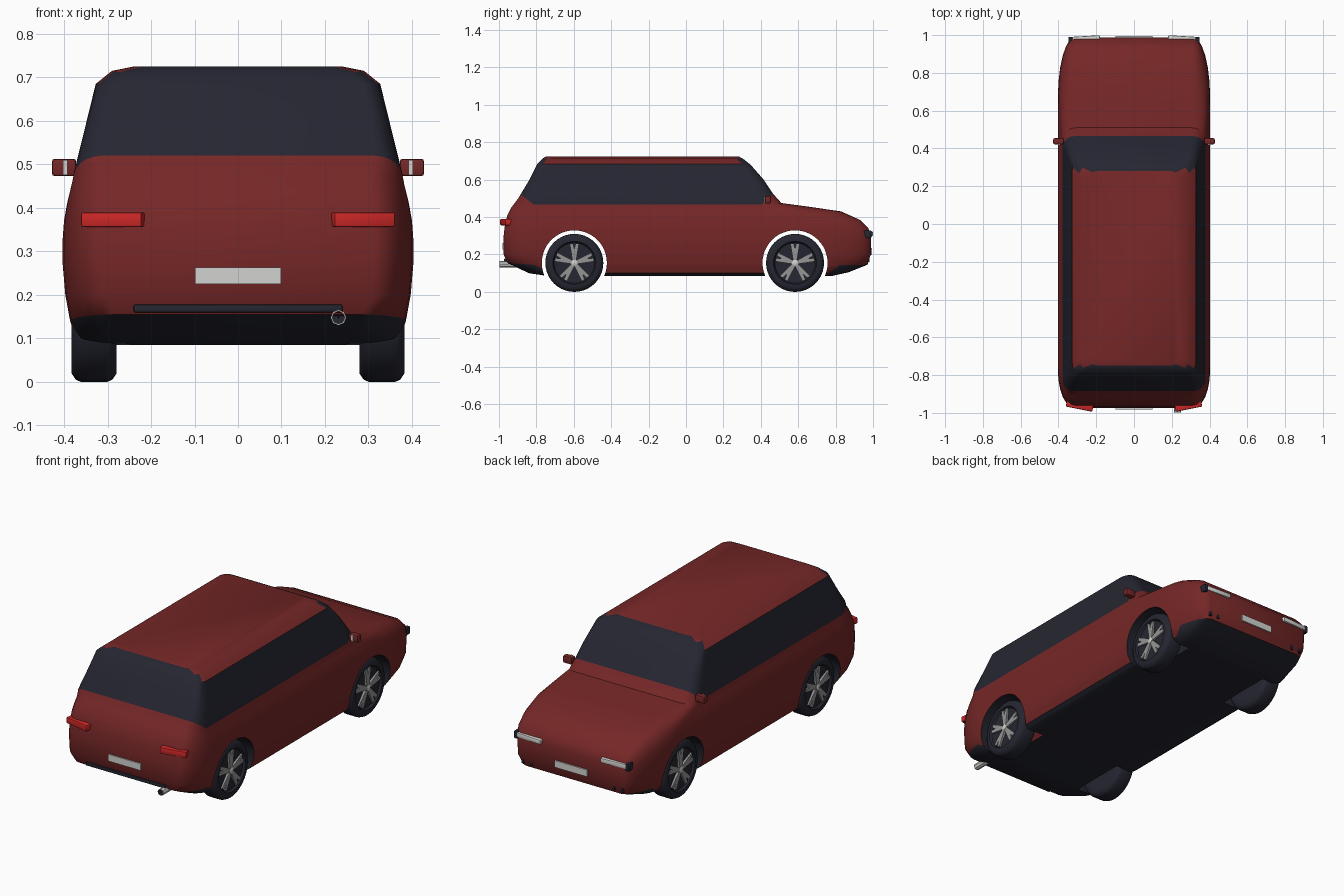
import bpy, bmesh, math
from mathutils import Matrix, Vector

if "Cube" in bpy.data.objects:
    bpy.data.objects.remove(bpy.data.objects["Cube"])


def material(name, rgb):
    m = bpy.data.materials.new(name)
    m.use_nodes = True
    m.diffuse_color = (*rgb, 1)
    m.node_tree.nodes["Principled BSDF"].inputs["Base Color"].default_value = (*rgb, 1)
    return m


RED = material("dark red paint", (0.18, 0.02, 0.02))
DARK = material("dark navy", (0.018, 0.019, 0.03))
LAMP = material("bright red lamp", (0.6, 0.02, 0.02))
SILVER = material("silver", (0.65, 0.65, 0.63))
GREY = material("wheel grey", (0.3, 0.3, 0.3))


def add(name, bm, mats, angle=35):
    bmesh.ops.recalc_face_normals(bm, faces=bm.faces)
    me = bpy.data.meshes.new(name)
    bm.to_mesh(me)
    bm.free()
    for m in mats:
        me.materials.append(m)
    ob = bpy.data.objects.new(name, me)
    bpy.context.collection.objects.link(ob)
    smooth(ob, angle)
    return ob


def smooth(ob, angle):
    bpy.ops.object.select_all(action='DESELECT')
    ob.select_set(True)
    bpy.context.view_layer.objects.active = ob
    bpy.ops.object.shade_smooth_by_angle(angle=math.radians(angle))


def box(name, centre, size, mat, turn=0, bevel=0.0):
    bm = bmesh.new()
    bmesh.ops.create_cube(bm, size=1, matrix=Matrix.Diagonal((*size, 1)))
    if bevel:
        bmesh.ops.bevel(bm, geom=bm.edges[:], offset=bevel, segments=2,
                        affect='EDGES', profile=0.5)
    ob = add(name, bm, [mat])
    ob.location = centre
    ob.rotation_euler.z = turn
    return ob


def lathe(bm, profile, sides, mat_index=0, closed=False):
    """Revolve (x, radius) points about the x axis."""
    rings = []
    for x, r in profile:
        rings.append([bm.verts.new((x, r * math.cos(a), r * math.sin(a)))
                      for a in (2 * math.pi * i / sides for i in range(sides))])
    for a, b in zip(rings, rings[1:]):
        for i in range(sides):
            j = (i + 1) % sides
            bm.faces.new((a[i], a[j], b[j], b[i])).material_index = mat_index
    if closed:
        bm.faces.new(rings[0]).material_index = mat_index
        bm.faces.new(rings[-1]).material_index = mat_index


# Body: stacked rounded rings, each with its own side, nose and tail heights
# side z, nose z, tail z, nose y, tail y, half width, corner x, nose corner y, tail corner y
RINGS = [
    (.085, .085, .085, .78, -.74, .35, .10, .15, .10),
    (.10, .105, .10, .87, -.84, .372, .10, .20, .14),
    (.14, .145, .155, .97, -.955, .386, .10, .30, .20),
    (.20, .20, .20, .988, -.975, .397, .09, .32, .20),
    (.27, .30, .30, .988, -.975, .403, .09, .32, .20),
    (.33, .34, .36, .975, -.968, .403, .09, .32, .20),
    (.37, .385, .41, .93, -.955, .400, .09, .28, .19),
    (.41, .43, .45, .83, -.935, .393, .09, .22, .16),
    (.435, .455, .48, .66, -.912, .387, .09, .14, .12),
    (.45, .475, .50, .51, -.897, .383, .08, .07, .09),
    (.468, .525, .52, .465, -.885, .379, .065, .06, .07),
    (.57, .60, .60, .415, -.837, .355, .05, .06, .07),
    (.685, .68, .685, .345, -.795, .327, .04, .06, .06),
    (.715, .712, .712, .305, -.768, .29, .04, .05, .05),
    (.725, .725, .725, .28, -.748, .24, .04, .05, .05),
]
BELT, ROOF, STEPS = 10, 12, 6


def ring_points(zs, zf, zb, yf, yb, w, rx, ryf, ryb):
    quarter = [math.pi / 2 * i / STEPS for i in range(STEPS + 1)]
    nose = [(w - rx + rx * math.cos(a), yf - ryf + ryf * math.sin(a),
             zs + (zf - zs) * math.sin(a)) for a in quarter]
    tail = [(w - rx + rx * math.cos(a), yb + ryb - ryb * math.sin(a),
             zs + (zb - zs) * math.sin(a)) for a in quarter]
    flip = lambda pts: [(-x, y, z) for x, y, z in pts]
    return nose + flip(nose)[::-1] + flip(tail) + tail[::-1]


bm = bmesh.new()
loops = [[bm.verts.new(p) for p in ring_points(*r)] for r in RINGS]
count = len(loops[0])
for k, (a, b) in enumerate(zip(loops, loops[1:])):
    for i in range(count):
        j = (i + 1) % count
        f = bm.faces.new((a[i], a[j], b[j], b[i]))
        y = f.calc_center_median().y
        glass = BELT <= k < ROOF or (k >= ROOF and not -.75 < y < .285)
        f.material_index = 1 if glass else 0
bm.faces.new(loops[0])
bm.faces.new(loops[-1])
bmesh.ops.recalc_face_normals(bm, faces=bm.faces)
for f in bm.faces:
    if f.normal.z < -0.6:
        f.material_index = 1
body = add("body", bm, [RED, DARK])

# Wheel arches: cut into each side, then opened on the inside
AXLES, AXLE_Z, ARCH, INNER = (-.597, .583), .155, .174, .25
bm = bmesh.new()
for y in AXLES:
    for s in (-1, 1):
        start = len(bm.verts)
        lathe(bm, [(s * INNER, ARCH), (s * .5, ARCH)], 48, 1, True)
        bm.verts.ensure_lookup_table()
        bmesh.ops.translate(bm, verts=bm.verts[start:], vec=(0, y, AXLE_Z))
cutter = add("arch_cutter", bm, [RED, DARK])
cutter.hide_render = True
mod = body.modifiers.new("arches", 'BOOLEAN')
mod.operation, mod.solver, mod.object = 'DIFFERENCE', 'EXACT', cutter
graph = bpy.context.evaluated_depsgraph_get()
body_mesh = bpy.data.meshes.new_from_object(body.evaluated_get(graph))
body.modifiers.clear()
body.data = body_mesh
bpy.data.objects.remove(cutter)

bm = bmesh.new()
bm.from_mesh(body_mesh)
caps = []
for f in bm.faces:
    c = f.calc_center_median()
    if all(abs(abs(v.co.x) - INNER) < 1e-3 for v in f.verts) and abs(f.normal.x) > .9:
        caps.append(f)
    elif abs(f.normal.x) < .05 and any(
            all(abs(math.hypot(v.co.y - y, v.co.z - AXLE_Z) - ARCH) < .003 for v in f.verts)
            for y in AXLES):
        f.material_index = 1
bmesh.ops.delete(bm, geom=caps, context='FACES')
bm.to_mesh(body_mesh)
bm.free()
smooth(body, 35)

# Wheels: tyre with a dished face, five forked spokes and a hub
TYRE = [(-.052, .10), (-.052, .135), (-.042, .15), (-.03, .155), (.03, .155), (.042, .15),
        (.052, .135), (.052, .115), (.04, .108), (.034, .02)]
SPOKE = [(-.010, .012), (.010, .012), (.025, .104), (.007, .104), (0, .075),
         (-.007, .104), (-.025, .104)]
for y, end in zip(AXLES, ("rear", "front")):
    for s, side in ((1, "left"), (-1, "right")):
        bm = bmesh.new()
        lathe(bm, TYRE, 40, 0, True)
        tyre = add(f"{end}_{side}_tyre", bm, [DARK])
        bm = bmesh.new()
        for n in range(5):
            turn = Matrix.Rotation(math.tau * n / 5, 3, 'X')
            f = bm.faces.new([bm.verts.new(turn @ Vector((.03, u, v))) for u, v in SPOKE])
            out = bmesh.ops.extrude_face_region(bm, geom=[f])["geom"]
            bmesh.ops.translate(bm, vec=(.018, 0, 0),
                                verts=[v for v in out if isinstance(v, bmesh.types.BMVert)])
        lathe(bm, [(.03, .016), (.05, .016), (.053, .01)], 16, 1, True)
        spokes = add(f"{end}_{side}_spokes", bm, [GREY, SILVER])
        for ob in (tyre, spokes):
            ob.location = (s * .331, y, AXLE_Z)
            ob.rotation_euler.z = 0 if s > 0 else math.pi

# Paired fittings on both sides
for s, side in ((1, "left"), (-1, "right")):
    box(side + "_tail_lamp", (s * .287, -.958, .373), (.143, .045, .034), LAMP, s * .2, .005)
    box(side + "_headlamp", (s * .255, .977, .31), (.15, .036, .026), SILVER, -s * .06, .005)
    box(side + "_headlamp_housing", (s * .337, .966, .308), (.022, .05, .042), DARK, 0, .006)
    box(side + "_mirror", (s * .4, .438, .493), (.056, .032, .04), RED, 0, .007)
    box(side + "_mirror_glass", (s * .397, .421, .493), (.011, .008, .034), SILVER)
    for x in (.25, .3):
        box(side + "_fog_lamp", (s * x, .972, .17), (.014, .02, .022), DARK)

# Plates, rear trim and exhaust
box("rear_plate", (0, -.977, .244), (.197, .009, .037), SILVER)
box("front_plate", (0, .99, .215), (.197, .009, .037), SILVER)
box("rear_trim", (0, -.962, .169), (.48, .022, .018), DARK, 0, .004)
bm = bmesh.new()
lathe(bm, [(-.1, .018), (.05, .018), (.05, .0145)], 8, 0)
lathe(bm, [(.05, .0145), (.0, .0145), (.0, .001)], 8, 1)
exhaust = add("exhaust", bm, [SILVER, DARK])
exhaust.location = (.231, -.948, .148)
exhaust.rotation_euler.z = -math.pi / 2
